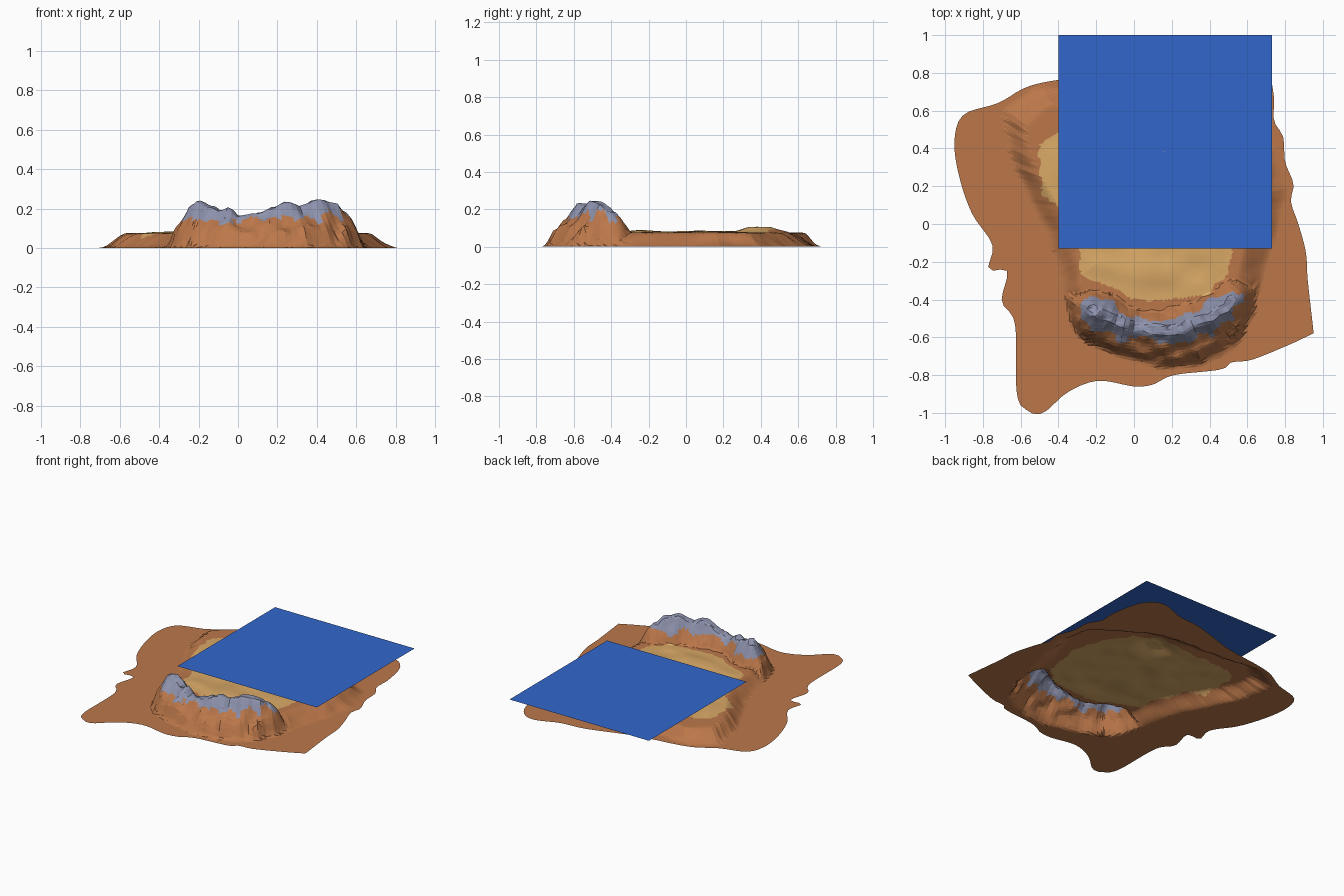
import bpy, bmesh, math
from mathutils import Vector, noise

if "Cube" in bpy.data.objects:
    bpy.data.objects.remove(bpy.data.objects["Cube"])

CENTRE = Vector((0.08, 0.03))
N_ANG, N_RING = 170, 60

# ---- curves that define the island, as seen from above ----
OUTLINE = [(.95, -.57), (.92, -.3), (.91, -.15), (.87, 0), (.83, .12), (.845, .21), (.8, .33),
           (.79, .46), (.74, .55), (.74, .68), (.69, .89), (.57, .98), (.37, .92), (.19, .9),
           (-.11, .81), (-.27, .78), (-.45, .755), (-.58, .72), (-.72, .64), (-.9, .58),
           (-.95, .45), (-.93, .27), (-.86, .06), (-.75, -.11), (-.77, -.24), (-.67, -.25),
           (-.7, -.41), (-.63, -.53), (-.62, -.9), (-.56, -.99), (-.48, -1), (-.35, -.89),
           (-.19, -.83), (0, -.86), (.1, -.85), (.21, -.8), (.46, -.77), (.52, -.73),
           (.62, -.72), (.82, -.64), (.945, -.58)]
FOOT = [(.81, .18), (.76, .4), (.56, .55), (.28, .68), (0, .7), (-.3, .7), (-.53, .735),
        (-.7, .6), (-.68, .4), (-.59, .2), (-.49, 0), (-.42, -.2), (-.38, -.4), (-.3, -.6),
        (-.1, -.7), (.1, -.76), (.35, -.77), (.55, -.66), (.65, -.45), (.7, -.25), (.77, 0)]
SAND = [(.53, -.13), (.54, .05), (.48, .25), (.36, .42), (.15, .5), (-.08, .49), (-.4, .47),
        (-.5, .42), (-.49, .15), (-.38, .08), (-.3, -.16), (-.28, -.28), (-.14, -.33),
        (0, -.4), (.2, -.41), (.4, -.36), (.5, -.25)]
# ridge crest: x, y, height
RIDGE = [(-.22, -.45, .215), (-.19, -.47, .24), (-.1, -.5, .185), (-.04, -.53, .208),
         (0, -.54, .16), (.12, -.56, .18), (.22, -.56, .225), (.26, -.55, .235), (.3, -.53, .205),
         (.4, -.49, .245), (.48, -.44, .228), (.515, -.4, .19)]


def smooth(t):
    t = max(0.0, min(1.0, t))
    return t * t * (3 - 2 * t)


def resample(points, count):
    """Even samples along a closed Catmull-Rom curve."""
    p = [Vector(q) for q in points]
    n, dense = len(p), []
    for i in range(n):
        a, b, c, d = p[i - 1], p[i], p[(i + 1) % n], p[(i + 2) % n]
        for k in range(12):
            t = k / 12
            dense.append(.5 * (2 * b + (c - a) * t + (2 * a - 5 * b + 4 * c - d) * t * t
                               + (3 * b - a - 3 * c + d) * t ** 3))
    dense.append(dense[0])
    total = sum((dense[i + 1] - dense[i]).length for i in range(len(dense) - 1))
    out, walked, i = [], 0.0, 0
    for k in range(count):
        goal = total * k / count
        while walked + (dense[i + 1] - dense[i]).length < goal:
            walked += (dense[i + 1] - dense[i]).length
            i += 1
        seg = dense[i + 1] - dense[i]
        out.append(dense[i] + seg * ((goal - walked) / max(seg.length, 1e-9)))
    return out


def radius_table(points):
    """Curve radius around CENTRE, looked up by angle."""
    table = [0.0] * 360
    rel = [Vector(q) - CENTRE for q in points]
    for i, a in enumerate(rel):
        b = rel[(i + 1) % len(rel)]
        for k in range(60):
            v = a.lerp(b, k / 60)
            table[int(math.degrees(math.atan2(v.y, v.x))) % 360] = v.length
    for i in range(360):
        if table[i] == 0:
            table[i] = table[i - 1]
    return table


foot_r, sand_r = radius_table(FOOT), radius_table(SAND)


def polar(p):
    v = p - CENTRE
    return int(math.degrees(math.atan2(v.y, v.x))) % 360, v.length


def bump(p, freq, seed=0.0):
    return noise.noise(Vector((p.x * freq, p.y * freq, seed)))


def ridge_height(p):
    best = (9, 0, p)
    for a, b in zip(RIDGE, RIDGE[1:]):
        a2, b2 = Vector(a[:2]), Vector(b[:2])
        d = b2 - a2
        t = max(0, min(1, (p - a2).dot(d) / d.length_squared))
        q = a2 + d * t
        best = min(best, ((p - q).length, a[2] + (b[2] - a[2]) * t, q), key=lambda e: e[0])
    dist, top, q = best
    away = (p - q).normalized() if dist > 1e-5 else Vector((0, -1))
    # wide slope towards the front, steep towards the basin and at both ends
    width = .14 + .075 * smooth((-away.y - .3) / .6)
    dist *= 1 + .3 * bump(p, 13, 4)
    f = max(0.0, 1 - max(0, dist - .025) / width)
    return top * (f ** 1.25) + .014 * f * bump(p, 22, 2)


def height(p):
    ang, r = polar(p)
    edge = foot_r[ang] * (1 + .03 * bump(p, 9, 7)) - r
    if edge <= 0:
        return 0.0
    z = .075 * smooth(edge / .14 * .9 + .05 * edge)
    inner = smooth((sand_r[ang] - r) / .12)
    z += inner * (.004 + .013 * bump(p, 6, 3))
    hill = (p - Vector((.16, .4))).length          # small rise that just meets the water
    z += .035 * smooth(1 - hill / .19)
    if hill < .19:
        z = min(z, .1055 + .003 * bump(p, 25, 6))
    return max(z, ridge_height(p) * smooth(edge / .06))


def material(name, rgb):
    m = bpy.data.materials.new(name)
    m.diffuse_color = (*rgb, 1)
    m.use_nodes = True
    m.node_tree.nodes["Principled BSDF"].inputs["Base Color"].default_value = m.diffuse_color
    return m


def add_object(name, bm, mats):
    me = bpy.data.meshes.new(name)
    bm.to_mesh(me)
    bm.free()
    for m in mats:
        me.materials.append(m)
    ob = bpy.data.objects.new(name, me)
    bpy.context.collection.objects.link(ob)
    return ob


earth = material("earth_brown", (.50, .186, .068))
sand = material("sand", (.70, .40, .135))
rock = material("rock_grey", (.27, .29, .42))
water = material("water_blue", (.032, .137, .60))

# ---- island: rings shrinking from the outline to the centre ----
bm = bmesh.new()
rim = resample(OUTLINE, N_ANG)
rings = []
for j in range(N_RING):
    s = 1 - j / N_RING
    ring = []
    for o in rim:
        p = CENTRE.lerp(o, s)
        ring.append(bm.verts.new((p.x, p.y, height(p))))
    rings.append(ring)
hub = bm.verts.new((CENTRE.x, CENTRE.y, height(CENTRE)))
for j in range(N_RING):
    for i in range(N_ANG):
        k = (i + 1) % N_ANG
        if j == N_RING - 1:
            bm.faces.new((rings[j][i], rings[j][k], hub))
        else:
            bm.faces.new((rings[j][i], rings[j][k], rings[j + 1][k], rings[j + 1][i]))
bmesh.ops.triangulate(bm, faces=bm.faces[:])

# colour by height (rock) and by the sandy basin inside the rim
for f in bm.faces:
    c = f.calc_center_median()
    p = c.xy
    ang, r = polar(p)
    if c.z > .142 + .06 * bump(p, 14, 9) + .04 * max(0, p.x):
        f.material_index = 2
    elif r < sand_r[ang] * (1 + .06 * bump(p, 12, 5)) and c.z < .118:
        f.material_index = 1
add_object("island", bm, [earth, sand, rock])

# ---- water: one flat square sheet ----
bm = bmesh.new()
corners = [(-.4, -.13), (.73, -.13), (.73, 1), (-.4, 1)]
bm.faces.new([bm.verts.new((x, y, .107)) for x, y in corners])
add_object("water_sheet", bm, [water])
